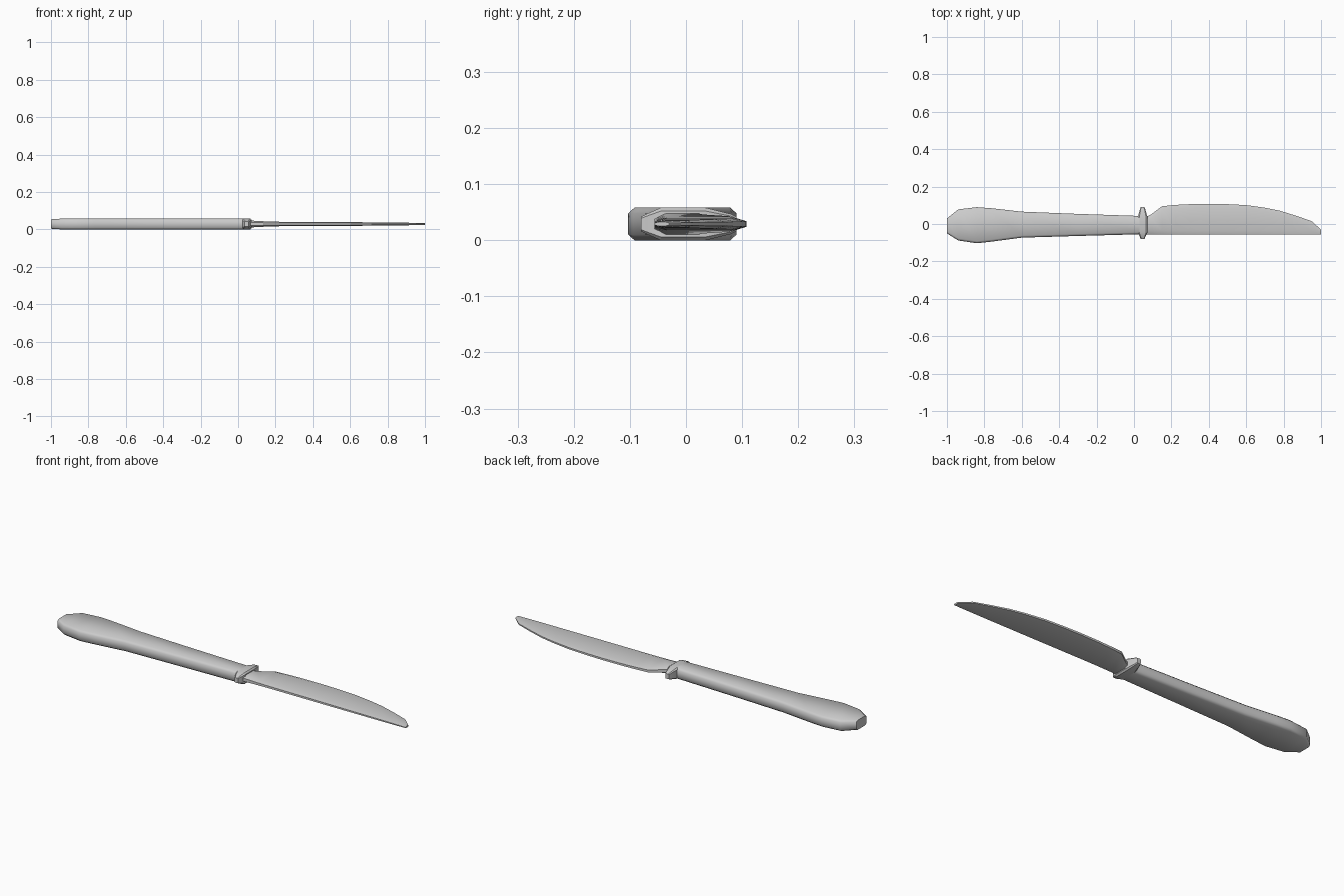
import bpy, bmesh, math

cube = bpy.data.objects.get("Cube")
if cube:
    bpy.data.objects.remove(cube, do_unlink=True)

steel = bpy.data.materials.new("grey steel")
steel.use_nodes = True
GREY = (0.6, 0.6, 0.6, 1)
steel.diffuse_color = GREY
steel.node_tree.nodes["Principled BSDF"].inputs["Base Color"].default_value = GREY

MID = 0.029  # height of the centre plane


def section(y0, y1, half, edge, inset):
    """Eight-sided section: flat top and bottom, chamfered to a thinner edge."""
    return [(y0, -edge), (y0 + inset, -half), (y1 - inset, -half), (y1, -edge),
            (y1, edge), (y1 - inset, half), (y0 + inset, half), (y0, edge)]


def loft(name, stations, along="x", angle=35):
    """Skin sections placed along the x or y axis."""
    bm = bmesh.new()
    rings = []
    for pos, *shape in stations:
        ring = []
        for side, z in section(*shape):
            xy = (pos, side) if along == "x" else (side, pos)
            ring.append(bm.verts.new((*xy, MID + z)))
        rings.append(ring)
    for a, b in zip(rings, rings[1:]):
        for i in range(8):
            j = (i + 1) % 8
            bm.faces.new((a[i], a[j], b[j], b[i]))
    bm.faces.new(rings[0])
    bm.faces.new(rings[-1])
    bmesh.ops.recalc_face_normals(bm, faces=bm.faces)
    mesh = bpy.data.meshes.new(name)
    bm.to_mesh(mesh)
    bm.free()
    obj = bpy.data.objects.new(name, mesh)
    bpy.context.collection.objects.link(obj)
    mesh.materials.append(steel)
    bpy.ops.object.select_all(action="DESELECT")
    obj.select_set(True)
    bpy.context.view_layer.objects.active = obj
    bpy.ops.object.shade_smooth_by_angle(angle=math.radians(angle))
    return obj


# Handle: narrow at the guard, swelling to a blunt faceted butt
handle = [(-1, -.05, .03), (-.94, -.088, .078), (-.84, -.103, .09),
          (-.76, -.094, .084), (-.6, -.073, .066), (-.3, -.064, .054), (.03, -.055, .043)]
loft("handle", [(x, a, b, .025 if x == -1 else .029, .019, .011)
                for x, a, b in handle], angle=50)

# Guard: waisted crosspiece, thinner toward both ends
loft("guard", [(-.08, .036, .056, .013, .010, .003),
               (-.07, .032, .06, .018, .014, .004),
               (-.045, .02, .073, .029, .023, .008),
               (.035, .02, .073, .029, .023, .008),
               (.08, .032, .06, .018, .014, .004),
               (.09, .036, .056, .013, .010, .003)], along="y", angle=30)

# Blade: straight lower side, curved upper side, thinning to the tip
blade = [(.06, .035, .02), (.09, .05, .017), (.15, .095, .014), (.22, .102, .012),
         (.3, .106, .0115), (.4, .108, .011), (.5, .106, .0105), (.6, .101, .010),
         (.7, .087, .009), (.78, .071, .0085), (.87, .043, .0075), (.95, .015, .006), (1, -.03, .004)]
loft("blade", [(x, -.056, y, t, t * .45, min(.02, (y + .056) * .3))
               for x, y, t in blade], angle=40)
